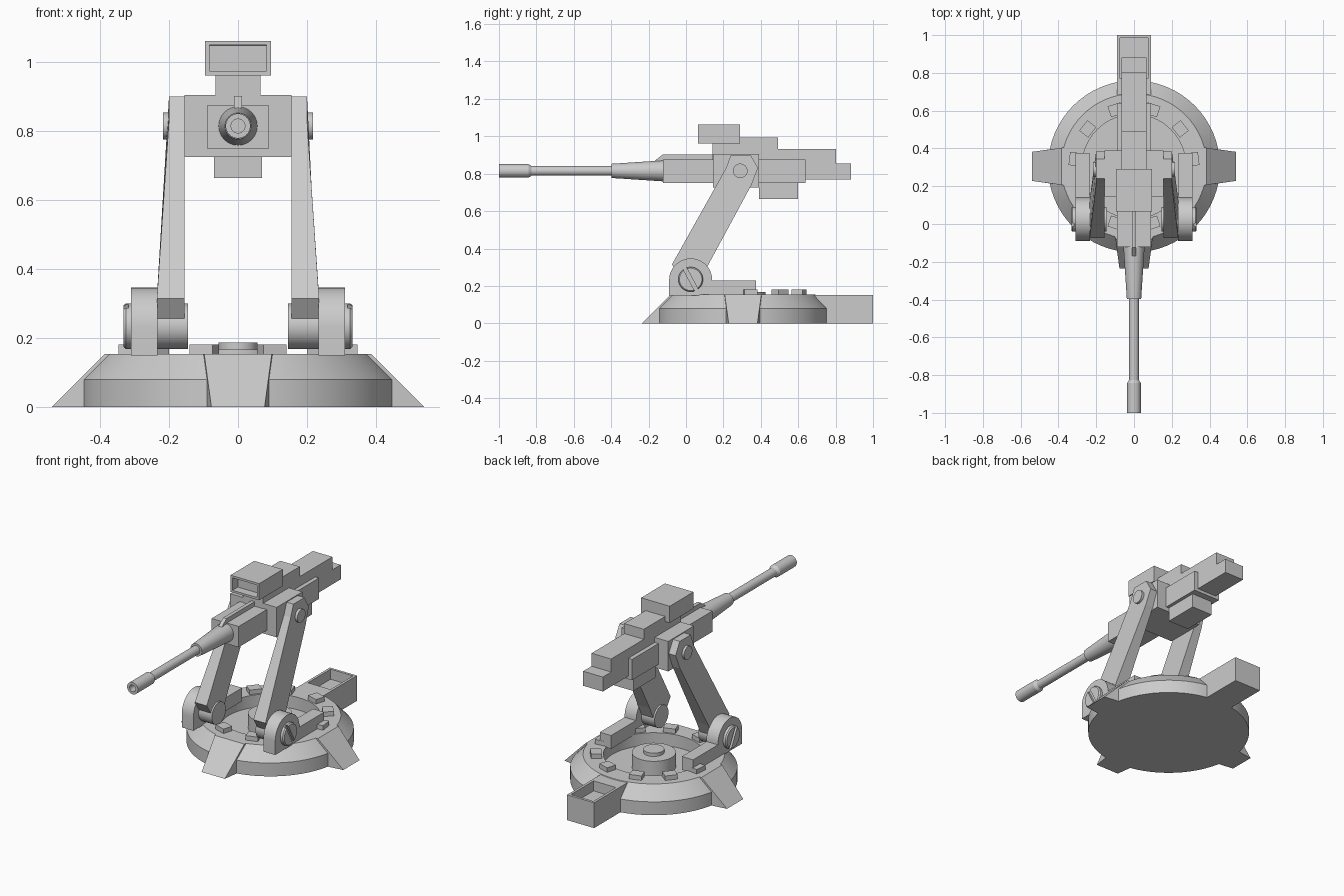
import bpy, bmesh, math
from mathutils import Vector, Matrix

if "Cube" in bpy.data.objects:
    bpy.data.objects.remove(bpy.data.objects["Cube"])

CY = 0.305          # centre of the round base along y
AXIS = 0.815        # height of the barrel axis


def finish(name, bm, smooth=False):
    bmesh.ops.remove_doubles(bm, verts=bm.verts, dist=1e-5)
    bmesh.ops.recalc_face_normals(bm, faces=bm.faces)
    me = bpy.data.meshes.new(name)
    bm.to_mesh(me)
    bm.free()
    ob = bpy.data.objects.new(name, me)
    bpy.context.collection.objects.link(ob)
    if smooth:
        bpy.ops.object.select_all(action='DESELECT')
        ob.select_set(True)
        bpy.context.view_layer.objects.active = ob
        bpy.ops.object.shade_smooth_by_angle(angle=math.radians(30))
    return ob


def box(name, x, y, z, recess=None):
    """Box from ranges; recess = (face normal, rim, depth)."""
    bm = bmesh.new()
    bmesh.ops.create_cube(bm, size=1)
    for v in bm.verts:
        v.co = Vector([(r[0] + r[1]) / 2 + c * (r[1] - r[0]) for r, c in zip((x, y, z), v.co)])
    bm.normal_update()
    if recess:
        n, rim, depth = recess
        f = [f for f in bm.faces if f.normal.dot(Vector(n)) > 0.9]
        bmesh.ops.inset_individual(bm, faces=f, thickness=rim)
        bmesh.ops.inset_individual(bm, faces=f, thickness=0.0005, depth=-depth)
    return finish(name, bm)


def lathe(name, profile, matrix, steps=48):
    """Spin (radius, height) points about local z, then place with matrix."""
    bm = bmesh.new()
    vs = [bm.verts.new((r, 0, h)) for r, h in profile]
    es = [bm.edges.new(p) for p in zip(vs, vs[1:])]
    bmesh.ops.spin(bm, geom=vs + es, cent=(0, 0, 0), axis=(0, 0, 1),
                   angle=2 * math.pi, steps=steps, use_duplicate=False)
    bm.transform(matrix)
    return finish(name, bm, True)


def prism(name, pts, x_in, x_out, smooth=False):
    """Extrude a (y, z) outline along x; x_out may depend on z."""
    bm = bmesh.new()
    out = x_out if callable(x_out) else (lambda z: x_out)
    a = [bm.verts.new((x_in, y, z)) for y, z in pts]
    b = [bm.verts.new((out(z), y, z)) for y, z in pts]
    bm.faces.new(a)
    bm.faces.new(b)
    for i in range(len(pts)):
        j = (i + 1) % len(pts)
        bm.faces.new((a[i], a[j], b[j], b[i]))
    return finish(name, bm, smooth)


def mirror(ob):
    """Mirror a part to the other side of x = 0."""
    piv = bpy.data.objects.get("mirror_centre")
    if not piv:
        piv = bpy.data.objects.new("mirror_centre", None)
        bpy.context.collection.objects.link(piv)
        piv.hide_render = True
    m = ob.modifiers.new("Mirror", 'MIRROR')
    m.mirror_object = piv
    return ob


def at(x, y, z):
    return Matrix.Translation((x, y, z))


ALONG_X = Matrix.Rotation(math.pi / 2, 4, 'Y')
ALONG_NEG_Y = Matrix.Rotation(math.pi / 2, 4, 'X')

# Round base with sunken well, and central hub
lathe("base_disc", [(0, 0), (0.455, 0), (0.455, 0.08), (0.385, 0.155), (0.275, 0.155),
                    (0.275, 0.08), (0, 0.08)], at(0, CY, 0), 64)
lathe("base_hub", [(0, 0.08), (0.12, 0.08), (0.12, 0.167), (0.057, 0.167),
                   (0.057, 0.187), (0, 0.187)], at(0, CY, 0))

# Three wedge feet
for i, ang in enumerate((-90, 0, 180)):
    bm = bmesh.new()
    prof = [(0.36, 0, 0.102), (0.54, 0, 0.077), (0.385, 0.155, 0.098), (0.36, 0.155, 0.102)]
    l = [bm.verts.new((r, -w, z)) for r, z, w in prof]
    rr = [bm.verts.new((r, w, z)) for r, z, w in prof]
    bm.faces.new(l)
    bm.faces.new(rr)
    for k in range(4):
        j = (k + 1) % 4
        bm.faces.new((l[k], l[j], rr[j], rr[k]))
    bm.transform(at(0, CY, 0) @ Matrix.Rotation(math.radians(ang), 4, 'Z'))
    finish(f"base_foot_{i}", bm)

# Rear tray
box("rear_tray", (-0.09, 0.09), (0.755, 1.0), (0, 0.152), ((0, 0, 1), 0.022, 0.06))
box("rear_tray_neck", (-0.09, 0.09), (0.62, 0.756), (0, 0.152))

# Blocks around the well
for i, a in enumerate((7, 39, 72, -72, -39)):
    bm = bmesh.new()
    bmesh.ops.create_cube(bm, size=1)
    bm.transform(at(0, CY, 0) @ Matrix.Rotation(math.radians(a), 4, 'Z')
                 @ at(0.315, 0, 0.165) @ Matrix.Diagonal((0.06, 0.07, 0.034, 1)))
    mirror(finish(f"ring_block_{i}", bm))

# Pivot housings, rails and slotted pins
PY, PZ, PR = 0.025, 0.232, 0.115
arc = [(PY + PR * math.cos(math.pi * i / 20), PZ + PR * math.sin(math.pi * i / 20)) for i in range(21)]
mirror(prism("pivot_housing", [(PY + PR, 0.15)] + arc + [(PY - PR, 0.15)], 0.233, 0.31, True))
mirror(box("housing_rail", (0.235, 0.31), (0.1, 0.375), (0.15, 0.23)))
pin = lathe("lower_pin", [(0, 0.145), (0.066, 0.145), (0.066, 0.325), (0.06, 0.332), (0, 0.332)],
            at(0, PY, 0.235) @ ALONG_X)
bm = bmesh.new()
bmesh.ops.create_cube(bm, size=1)
bm.transform(at(0.332, PY, 0.235) @ Matrix.Rotation(math.radians(28), 4, 'X')
             @ Matrix.Diagonal((0.03, 0.02, 0.2, 1)))
slot = finish("pin_slot_cutter", bm)
slot.hide_render = True
slot.hide_viewport = True
cut = pin.modifiers.new("Slot", 'BOOLEAN')
cut.operation = 'DIFFERENCE'
cut.object = slot
mirror(pin)

# Tapered support arms and upper pins
mirror(prism("support_arm",
             [(0.214, 0.83), (0.24, 0.9), (0.345, 0.9), (0.385, 0.83), (0.35, 0.74),
              (0.123, 0.32), (0.07, 0.207), (-0.005, 0.207), (-0.075, 0.315)],
             0.155, lambda z: 0.235 - 0.035 * min(1, max(0, (z - 0.32) / 0.5))))
mirror(lathe("upper_pin", [(0, 0.15), (0.039, 0.15), (0.039, 0.218), (0, 0.218)],
             at(0, 0.29, AXIS) @ ALONG_X, 32))

# Gun body
box("receiver", (-0.09, 0.09), (-0.122, 0.64), (0.75, 0.875))
box("trunnion_block", (-0.155, 0.155), (0.145, 0.39), (0.725, 0.905))
box("upper_body", (-0.065, 0.065), (0.142, 0.493), (0.8, 0.993))
box("rear_body", (-0.065, 0.065), (0.4, 0.803), (0.768, 0.933))
box("rear_grip", (-0.065, 0.065), (0.79, 0.882), (0.768, 0.855))
box("ammo_box", (-0.07, 0.07), (0.39, 0.6), (0.665, 0.76))
box("sight_box", (-0.095, 0.095), (0.065, 0.29), (0.962, 1.062), ((0, -1, 0), 0.018, 0.05))
prism("front_sight_ridge", [(-0.185, 0.855), (-0.125, 0.902), (0.15, 0.902), (0.15, 0.855)], -0.011, 0.011)

# Barrel with tapered sleeve and hollow muzzle
lathe("barrel", [(0, 0.1), (0.056, 0.1), (0.056, 0.122), (0.038, 0.397), (0.026, 0.397),
                 (0.026, 0.825), (0.036, 0.842), (0.036, 1.0), (0.02, 1.0), (0.02, 0.9), (0, 0.9)],
      at(0, 0, AXIS) @ ALONG_NEG_Y, 32)
